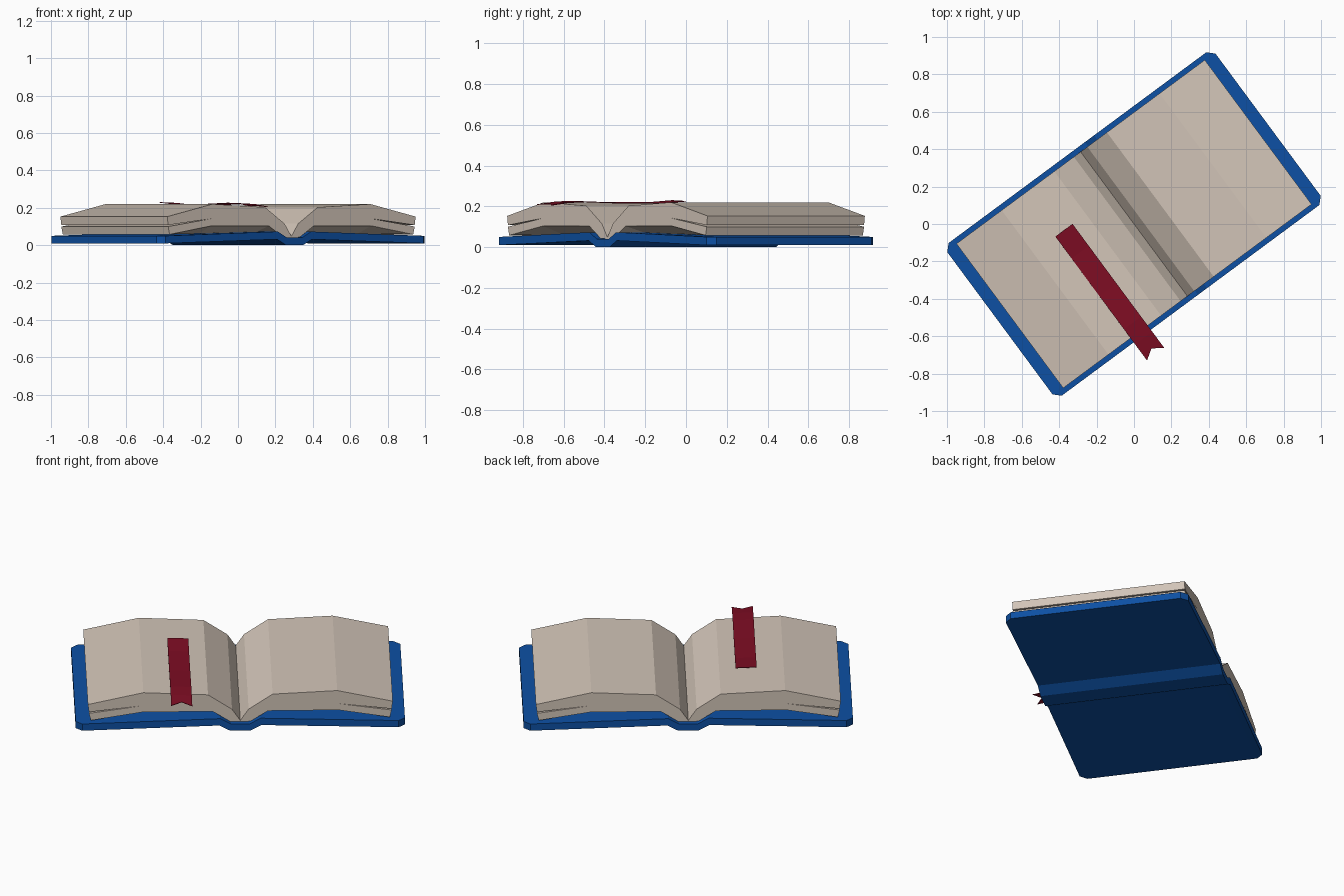
import bpy, bmesh
from math import radians
from mathutils import Matrix

cube = bpy.data.objects.get("Cube")
if cube:
    bpy.data.objects.remove(cube)

TURN = Matrix.Rotation(radians(36.5), 4, 'Z')  # the book lies at an angle


def material(name, rgb):
    m = bpy.data.materials.new(name)
    m.use_nodes = True
    m.diffuse_color = (*rgb, 1)
    m.node_tree.nodes["Principled BSDF"].inputs["Base Color"].default_value = (*rgb, 1)
    return m


blue = material("cover blue", (0.004, 0.08, 0.37))
cream = material("page cream", (0.65, 0.56, 0.48))
red = material("ribbon red", (0.21, 0.004, 0.017))


def finish(bm, name, mat):
    bmesh.ops.recalc_face_normals(bm, faces=bm.faces)
    bm.transform(TURN)
    mesh = bpy.data.meshes.new(name)
    bm.to_mesh(mesh)
    bm.free()
    mesh.materials.append(mat)
    obj = bpy.data.objects.new(name, mesh)
    bpy.context.collection.objects.link(obj)
    return obj


def loft(name, mat, sections):
    """Join closed (x, z) profiles placed at successive y positions."""
    bm = bmesh.new()
    rings = [[bm.verts.new((x, y, z)) for x, z in prof] for y, prof in sections]
    n = len(rings[0])
    for a, b in zip(rings, rings[1:]):
        for i in range(n):
            j = (i + 1) % n
            bm.faces.new((a[i], a[j], b[j], b[i]))
    bm.faces.new(rings[0])
    bm.faces.new(rings[-1])
    return finish(bm, name, mat)


# Cover: two boards hinged on a sunken spine, corners clipped
def cover_profile(w):
    top = [(w, 0.05), (0.11, 0.073), (0.05, 0.04)]
    under = [(0.055, 0), (0.115, 0.032), (w, 0.01)]
    mirror = lambda pts: [(-x, z) for x, z in reversed(pts)]
    return top + mirror(top) + mirror(under) + under


loft("cover", blue, [(-0.508, cover_profile(0.857)), (-0.473, cover_profile(0.892)),
                     (0.473, cover_profile(0.892)), (0.508, cover_profile(0.857))])


# Page blocks: arched top, slit outer edge, underside lifted at both ends
def page_profile(side, lift):
    top = [(0, 0.048), (0.045, 0.115), (0.175, 0.203), (0.525, 0.22), (0.826, 0.153)]
    edge = [(0.82, 0.108), (0.525, 0.143), (0.82, 0.1), (0.81, 0.058)]
    under = [(0.53, 0.062 + lift), (0.15, 0.07 + lift * 0.8), (0.055, 0.043), (0, 0.04)]
    return [(side * x, z) for x, z in top + edge + under]


for side, name in ((1, "left_pages"), (-1, "right_pages")):
    loft(name, cream, [(y, page_profile(side, lift)) for y, lift in
                       ((-0.48, 0.042), (-0.36, 0), (0.36, 0), (0.48, 0.042))])

# Ribbon: thin wavy strip with a swallowtail end
bm = bmesh.new()
path = [(0.196, 0.229), (0.05, 0.219), (-0.2, 0.219), (-0.42, 0.226), (-0.52, 0.222), (-0.59, 0.214)]
rows = [[bm.verts.new((x, y, z + t)) for x, t in ((-0.378, 0), (-0.321, -0.002), (-0.264, -0.004))]
        for y, z in path]
for x in (0, 2):
    rows[-1][x].co.y -= 0.038
    rows[-1][x].co.z -= 0.005
for a, b in zip(rows, rows[1:]):
    for i in range(2):
        bm.faces.new((a[i], a[i + 1], b[i + 1], b[i]))
ribbon = finish(bm, "ribbon", red)
solid = ribbon.modifiers.new("thickness", 'SOLIDIFY')
solid.thickness = 0.003
solid.offset = 0
